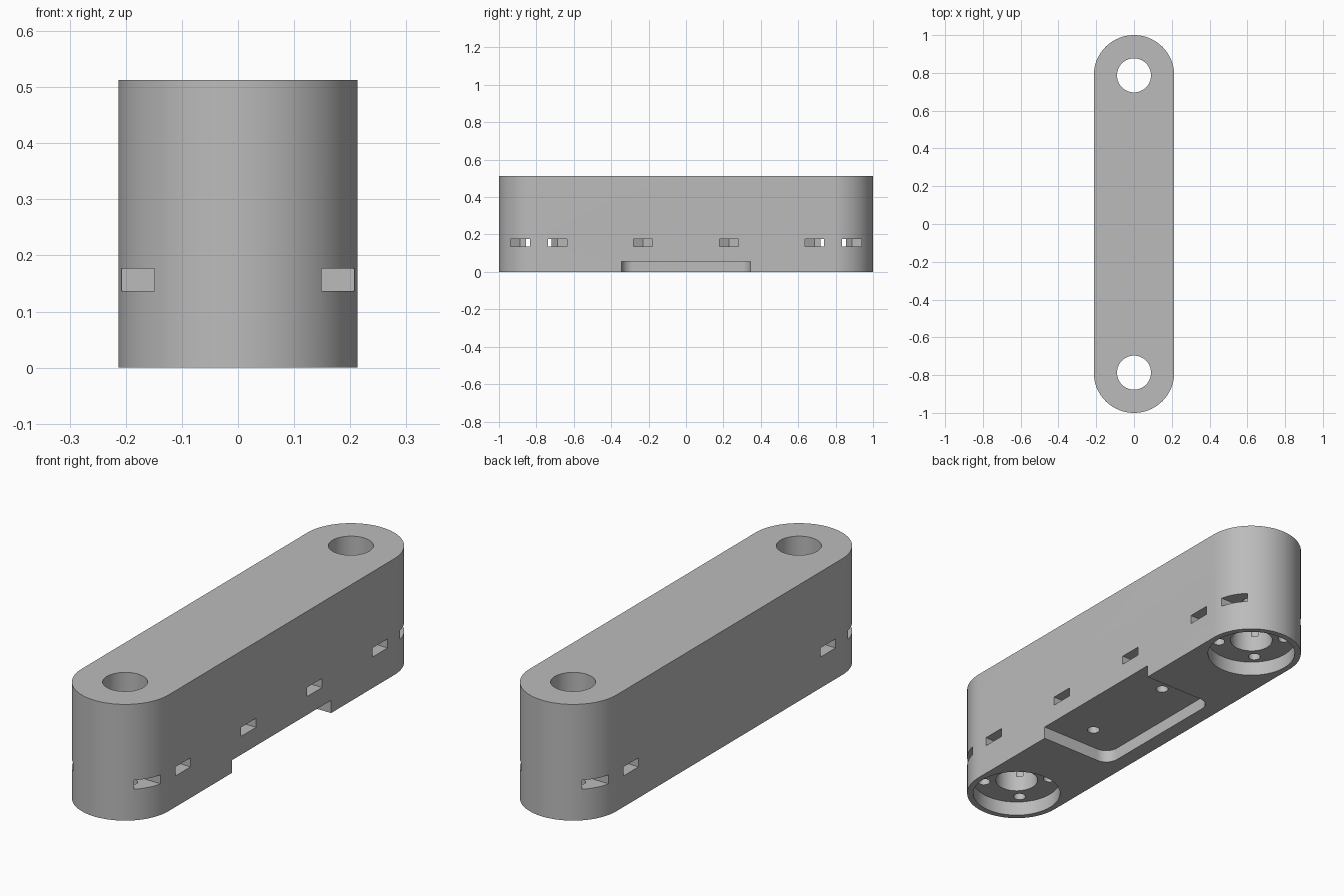
import bpy, bmesh
from math import cos, sin, pi

if "Cube" in bpy.data.objects:
    bpy.data.objects.remove(bpy.data.objects["Cube"], do_unlink=True)

R, END, H = 0.213, 0.787, 0.513      # body radius, end-centre offset, height
SCREW, NUT = 0.1, 0.052              # screw offset, half nut width
POCKET_X, POCKET_TOP = 0.035, 0.056

grey = bpy.data.materials.new("mid grey")
grey.use_nodes = True
colour = (0.5, 0.5, 0.5, 1)
grey.diffuse_color = colour
grey.node_tree.nodes["Principled BSDF"].inputs["Base Color"].default_value = colour


def arc(cx, cy, r, start, sweep, n):
    return [(cx + r * cos(start + sweep * i / n), cy + r * sin(start + sweep * i / n))
            for i in range(n + 1)]


def prism(name, outline, z0, z1):
    """Extrude a flat outline upwards from z0 to z1."""
    bm = bmesh.new()
    base = bm.faces.new([bm.verts.new((x, y, z0)) for x, y in outline])
    top = bmesh.ops.extrude_face_region(bm, geom=[base])["geom"]
    bmesh.ops.translate(bm, vec=(0, 0, z1 - z0),
                        verts=[v for v in top if isinstance(v, bmesh.types.BMVert)])
    bmesh.ops.recalc_face_normals(bm, faces=bm.faces)
    mesh = bpy.data.meshes.new(name)
    bm.to_mesh(mesh)
    bm.free()
    mesh.materials.append(grey)
    obj = bpy.data.objects.new(name, mesh)
    bpy.context.collection.objects.link(obj)
    return obj


cutters = []


def cut(name, outline, z0, z1):
    obj = prism(name, outline, z0, z1)
    obj.hide_render = True
    cutters.append(obj)


def cut_round(name, x, y, r, z0, z1, n=64):
    cut(name, arc(x, y, r, 0, 2 * pi, n)[:-1], z0, z1)


def cut_nut_slot(x, y, side):
    # Slot open at the side wall, ending in half a hexagon
    cut("nut_slot", [(side * 0.3, y - NUT), (side * 0.3, y + NUT),
                     (x - side * NUT * 0.577, y + NUT), (x - side * NUT * 1.155, y),
                     (x - side * NUT * 0.577, y - NUT)], 0.137, 0.177)


# Body with rounded ends
body = prism("link_body", arc(0, END, R, 0, pi, 48) + arc(0, -END, R, pi, pi, 48), 0, H)

# Recess, shaft bore, screws and nut slots at each end
for e in (-END, END):
    cut_round("end_recess", 0, e, 0.187, -0.1, 0.065)
    cut_round("shaft_bore", 0, e, 0.09, -0.1, H + 0.1)
    for sx in (-1, 1):
        for sy in (-1, 1):
            x, y = sx * SCREW, e + sy * SCREW
            cut_nut_slot(x, y, sx)
            cut_round("screw_hole", x, y, 0.026, 0.03, 0.25, 24)

# Side pocket with rounded inner corners, and its two screws
px, py, pr = -0.143, 0.345, 0.06
cut("side_pocket", [(0.3, -py), (0.3, py)]
    + arc(px + pr, py - pr, pr, pi / 2, pi / 2, 12)
    + arc(px + pr, pr - py, pr, pi, pi / 2, 12), -0.1, POCKET_TOP)
for y in (-0.23, 0.23):
    cut_nut_slot(POCKET_X, y, 1)
    cut_round("pocket_screw_hole", POCKET_X, y, 0.026, 0.03, 0.25, 24)

# Carve the body, then discard the cutters
for c in cutters:
    mod = body.modifiers.new(c.name, "BOOLEAN")
    mod.operation, mod.solver, mod.object = "DIFFERENCE", "EXACT", c
carved = bpy.data.meshes.new_from_object(
    body.evaluated_get(bpy.context.evaluated_depsgraph_get()))
body.modifiers.clear()
body.data = carved
for c in cutters:
    bpy.data.objects.remove(c, do_unlink=True)

for o in bpy.context.selected_objects:
    o.select_set(False)
body.select_set(True)
bpy.context.view_layer.objects.active = body
bpy.ops.object.shade_smooth_by_angle(angle=pi / 6)
